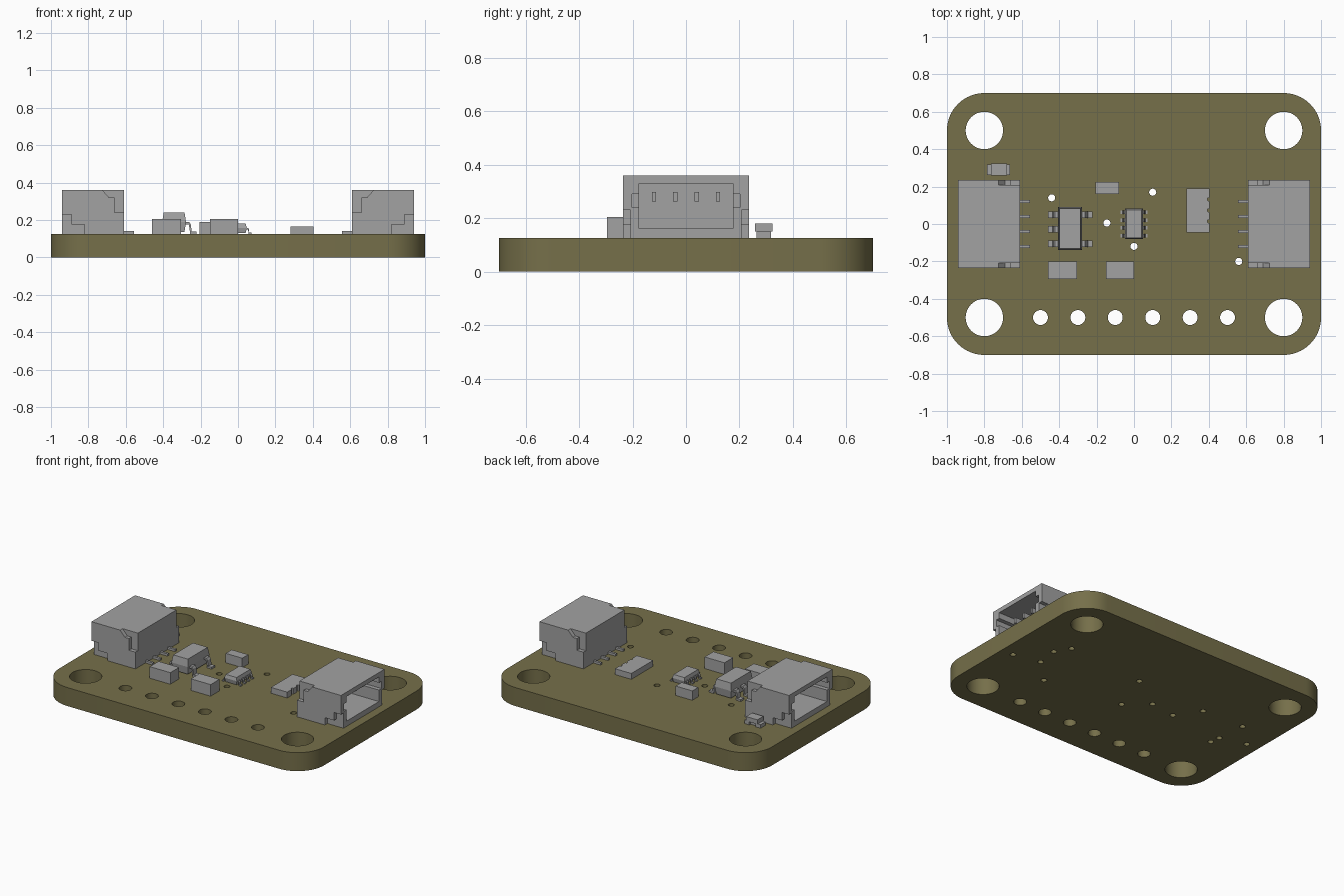
import bpy, bmesh, math
from mathutils import Matrix

if "Cube" in bpy.data.objects:
    bpy.data.objects.remove(bpy.data.objects["Cube"])

TOP = 0.126  # board thickness


def material(name, rgb):
    m = bpy.data.materials.new(name)
    m.use_nodes = True
    m.diffuse_color = (*rgb, 1)
    m.node_tree.nodes["Principled BSDF"].inputs["Base Color"].default_value = (*rgb, 1)
    return m


OLIVE = material("olive board", (0.18, 0.16, 0.068))
GREY = material("grey parts", (0.36, 0.36, 0.36))


def finish(name, bm, mat=GREY):
    bmesh.ops.recalc_face_normals(bm, faces=bm.faces)
    me = bpy.data.meshes.new(name)
    bm.to_mesh(me)
    bm.free()
    me.materials.append(mat)
    ob = bpy.data.objects.new(name, me)
    bpy.context.collection.objects.link(ob)
    return ob


def add_box(bm, x, y, z):
    """Box from (low, high) ranges."""
    mid = [(a + b) / 2 for a, b in (x, y, z)]
    size = [b - a for a, b in (x, y, z)]
    mat = Matrix.Translation(mid) @ Matrix.Diagonal((*size, 1))
    return bmesh.ops.create_cube(bm, size=1, matrix=mat)["verts"]


def add_prism(bm, pts, low, high, axis="z"):
    """Extrude an outline along z (points are x, y) or y (points are x, z)."""
    place = (lambda p: (*p, low)) if axis == "z" else (lambda p: (p[0], low, p[1]))
    face = bm.faces.new([bm.verts.new(place(p)) for p in pts])
    ext = bmesh.ops.extrude_face_region(bm, geom=[face])["geom"]
    d = high - low
    move = (0, 0, d) if axis == "z" else (0, d, 0)
    bmesh.ops.translate(bm, vec=move, verts=[v for v in ext if isinstance(v, bmesh.types.BMVert)])


def cut(ob, bm):
    cutter = finish("cutter", bm)
    cutter.hide_render = True
    mod = ob.modifiers.new("cut", "BOOLEAN")
    mod.operation, mod.solver, mod.object = "DIFFERENCE", "EXACT", cutter
    bpy.context.view_layer.objects.active = ob
    bpy.ops.object.modifier_apply(modifier=mod.name)
    bpy.data.objects.remove(cutter)


def smooth(ob):
    bpy.ops.object.select_all(action="DESELECT")
    ob.select_set(True)
    bpy.context.view_layer.objects.active = ob
    bpy.ops.object.shade_smooth_by_angle(angle=math.radians(30))


# Board with rounded corners
outline = []
for k, (sx, sy) in enumerate([(1, 1), (-1, 1), (-1, -1), (1, -1)]):
    for i in range(17):
        a = math.radians(90 * (k + i / 16))
        outline.append((sx * 0.8 + 0.2 * math.cos(a), sy * 0.5 + 0.2 * math.sin(a)))
bm = bmesh.new()
add_prism(bm, outline, 0, TOP)
board = finish("circuit_board", bm, OLIVE)

# Mounting holes, header holes and vias
holes = [(x, y, 0.1) for x in (-0.8, 0.8) for y in (-0.5, 0.5)]
holes += [(-0.5 + 0.2 * i, -0.5, 0.04) for i in range(6)]
vias = [(-0.44, 0.14), (-0.145, 0.005), (0.1, 0.17), (0, -0.12), (0.56, -0.2),
        (0.91, -0.08), (0.72, -0.04), (0.74, 0.11), (0.68, 0.21), (-0.33, -0.02),
        (-0.75, 0.15), (-0.73, -0.05), (-0.72, -0.12), (-0.91, 0)]
holes += [(x, y, 0.019) for x, y in vias]
bm = bmesh.new()
for x, y, r in holes:
    bmesh.ops.create_cone(bm, cap_ends=True, segments=48 if r > 0.05 else 24, radius1=r, radius2=r,
                          depth=0.5, matrix=Matrix.Translation((x, y, 0.06)))
cut(board, bm)
smooth(board)


# Side-entry connectors, one at each end
def connector(side, s):
    bm = bmesh.new()
    add_box(bm, (0.61, 0.942), (-0.235, 0.235), (TOP, 0.36))
    shell = finish(side + "_connector_shell", bm)
    # Socket with side slots
    bm = bmesh.new()
    add_box(bm, (0.68, 1), (-0.175, 0.175), (0.162, 0.33))
    cut(shell, bm)
    bm = bmesh.new()
    add_box(bm, (0.74, 1), (-0.203, 0.203), (0.24, 0.29))
    cut(shell, bm)
    # Stepped notches in both flanks
    upper = [(0.6, 0.4), (0.725, 0.4), (0.725, 0.36), (0.69, 0.32), (0.66, 0.32), (0.66, 0.24), (0.6, 0.24)]
    lower = [(0.82, 0.1), (1, 0.1), (1, 0.23), (0.89, 0.23), (0.89, 0.176), (0.82, 0.176)]
    bm = bmesh.new()
    for low, high in ((-0.3, -0.208), (0.208, 0.3)):
        add_prism(bm, upper, low, high, "y")
        add_prism(bm, lower, low, high, "y")
    cut(shell, bm)
    # Contacts inside and solder tails outside
    bm = bmesh.new()
    for y in (-0.12, -0.04, 0.04, 0.12):
        add_box(bm, (0.67, 0.86), (y - 0.008, y + 0.008), (0.262, 0.298))
        add_box(bm, (0.555, 0.63), (y - 0.008, y + 0.008), (TOP, 0.141))
    pins = finish(side + "_connector_pins", bm)
    if s < 0:
        for ob in (shell, pins):
            ob.data.transform(Matrix.Rotation(math.pi, 4, "Z"))


connector("left", 1)
connector("right", -1)

# Plain chip capacitors
for name, x, y, z in [("capacitor_a", (-0.46, -0.305), (-0.295, -0.2), 0.205),
                      ("capacitor_b", (-0.15, 0.0), (-0.295, -0.2), 0.205),
                      ("capacitor_c", (-0.205, -0.08), (0.16, 0.225), 0.19)]:
    bm = bmesh.new()
    add_box(bm, x, y, (TOP, z))
    finish(name, bm)


# Moulded packages with bevelled flanks and bent legs
def package(name, x, y, z, waist, taper, legs, reach, width, thick):
    (x0, x1), (y0, y1), (z0, z1) = x, y, z
    bm = bmesh.new()
    loops = []
    for h, t in ((z0, taper), (waist, 0), (z1, taper)):
        loops.append([bm.verts.new(p + (h,)) for p in ((x0 + t, y0 + t), (x1 - t, y0 + t),
                                                       (x1 - t, y1 - t), (x0 + t, y1 - t))])
    bm.faces.new(loops[0])
    bm.faces.new(loops[2])
    for a, b in zip(loops, loops[1:]):
        for i in range(4):
            j = (i + 1) % 4
            bm.faces.new((a[i], a[j], b[j], b[i]))
    finish(name + "_body", bm)
    bm = bmesh.new()
    for s, edge, rows in ((-1, x0, legs[0]), (1, x1, legs[1])):
        path = [(-0.01, waist), (reach * 0.3, waist), (reach * 0.45, waist - thick),
                (reach * 0.55, TOP + thick), (reach, TOP + thick), (reach, TOP),
                (reach * 0.4, TOP), (reach * 0.27, waist - thick), (-0.01, waist - thick)]
        for yc in rows:
            add_prism(bm, [(edge + s * u, h) for u, h in path], yc - width / 2, yc + width / 2, "y")
    finish(name + "_legs", bm)


package("regulator", (-0.405, -0.278), (-0.14, 0.09), (0.137, 0.24), 0.19, 0.008,
        ((0.05, -0.028, -0.106), (0.05, -0.106)), 0.056, 0.036, 0.013)
rows = (0.063, 0.021, -0.021, -0.063)
package("sensor_chip", (-0.047, 0.047), (-0.08, 0.082), (0.13, 0.18), 0.158, 0.006,
        (rows, rows), 0.024, 0.018, 0.008)

# Resistor array with notched long edges
ys = [-0.045 + 0.235 * k / 4 for k in (1, 2, 3)]
right = [(0.403, -0.045)]
for y in ys:
    right += [(0.403, y - 0.01), (0.393, y - 0.006), (0.393, y + 0.006), (0.403, y + 0.01)]
right.append((0.403, 0.19))
bm = bmesh.new()
add_prism(bm, right + [(0.28, 0.19), (0.28, -0.045)], TOP, 0.166)
finish("resistor_array", bm)

# Indicator lamp: raised body on two end terminals
bm = bmesh.new()
add_box(bm, (-0.765, -0.68), (0.258, 0.323), (0.15, 0.18))
add_box(bm, (-0.755, -0.69), (0.275, 0.305), (TOP, 0.15))
for x in ((-0.785, -0.748), (-0.7, -0.663)):
    add_box(bm, x, (0.263, 0.318), (TOP, 0.15))
finish("indicator_lamp", bm)
